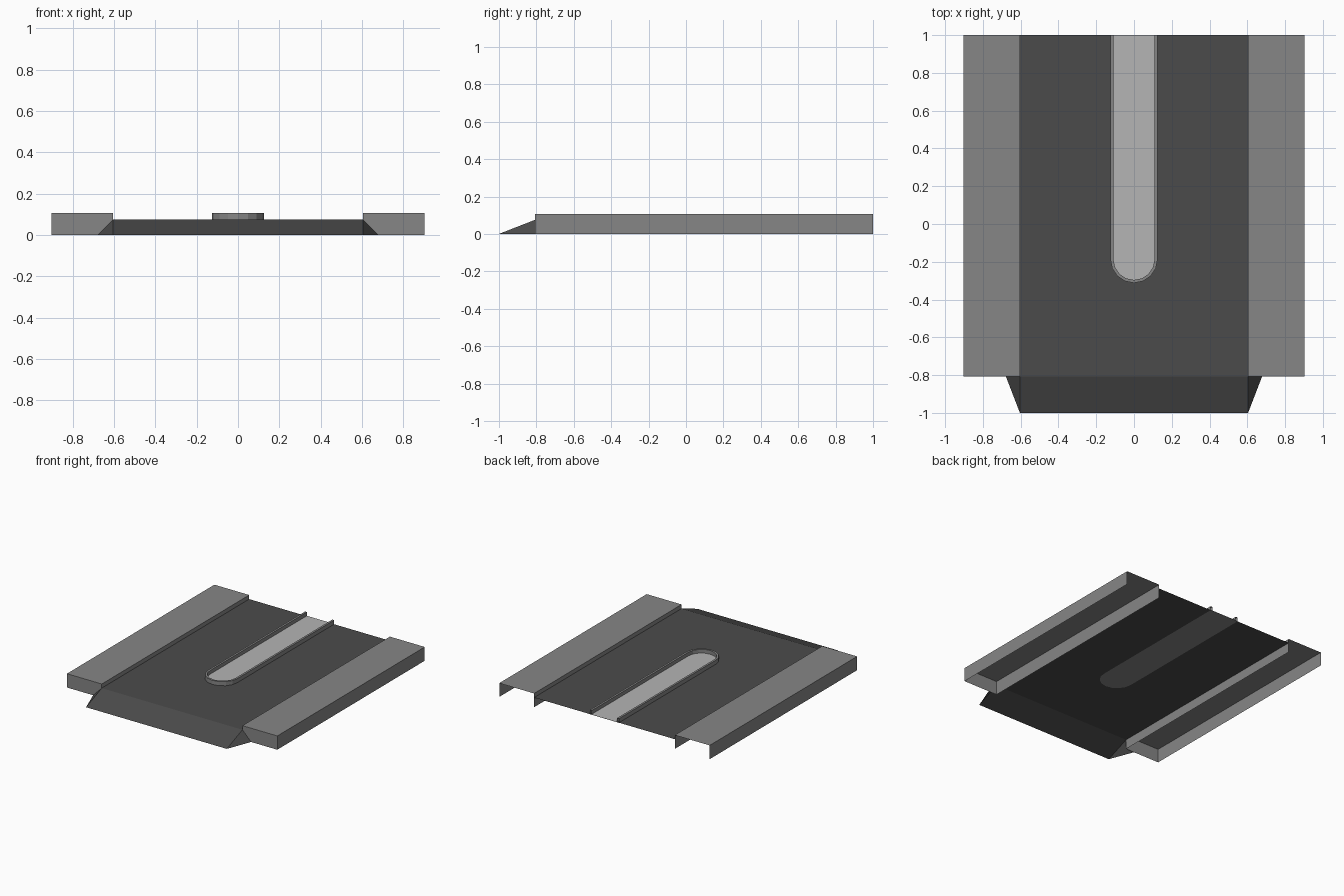
import bpy, math

if "Cube" in bpy.data.objects:
    bpy.data.objects.remove(bpy.data.objects["Cube"])

def material(name, v):
    m = bpy.data.materials.new(name)
    m.diffuse_color = (v, v, v, 1)
    m.use_nodes = True
    m.node_tree.nodes["Principled BSDF"].inputs["Base Color"].default_value = m.diffuse_color
    return m

ASPHALT = material("dark asphalt", 0.071)
CURB = material("grey curb", 0.24)
PALE = material("pale paving", 0.46)

def make(name, verts, faces, mat):
    me = bpy.data.meshes.new(name)
    me.from_pydata(verts, [], faces)
    me.materials.append(mat)
    ob = bpy.data.objects.new(name, me)
    bpy.context.collection.objects.link(ob)
    return ob

XI, XO, YF, YB = 0.604, 0.903, -0.808, 1.0
ZR, ZC = 0.075, 0.107

# road surface with a sloped front ramp (open sheet)
make("road_and_ramp",
     [(-XI, -1, 0), (XI, -1, 0), (-XI, YF, ZR), (XI, YF, ZR), (-XI, YB, ZR), (XI, YB, ZR),
      (-0.678, YF, 0), (0.678, YF, 0)],
     [(0, 1, 3, 2), (2, 3, 5, 4), (1, 7, 3), (0, 2, 6)], ASPHALT)

# raised sidewalks: hollow, open at bottom and back
for side, s in (("left", -1), ("right", 1)):
    a, b = sorted((s * XI, s * XO))
    make(side + "_sidewalk",
         [(x, y, z) for z in (0, ZC) for x, y in ((a, YF), (b, YF), (b, YB), (a, YB))],
         [(4, 5, 6, 7), (0, 1, 5, 4), (1, 2, 6, 5), (3, 0, 4, 7)], CURB)

# median outline: straight sides with a rounded front end
def outline(r, z, cy=-0.187, n=8):
    arc = [(r * math.cos(math.pi + math.pi * i / n),
            cy + r * math.sin(math.pi + math.pi * i / n), z) for i in range(n + 1)]
    return [(-r, YB, z)] + arc + [(r, YB, z)]

# median curb: outer wall, rim top, inner wall
RO, RI = 0.125, 0.109
loops = [outline(RO, ZR), outline(RO, ZC), outline(RI, ZC), outline(RI, ZR)]
n = len(loops[0])
faces = [(k * n + i, k * n + i + 1, (k + 1) * n + i + 1, (k + 1) * n + i)
         for k in range(3) for i in range(n - 1)]
make("median_curb", sum(loops, []), faces, CURB)

# median underside and paved infill
make("median_underside", outline(RO, ZR - 0.001), [tuple(reversed(range(n)))], CURB)
make("median_paving", outline(RI, ZR + 0.003), [tuple(range(n))], PALE)
